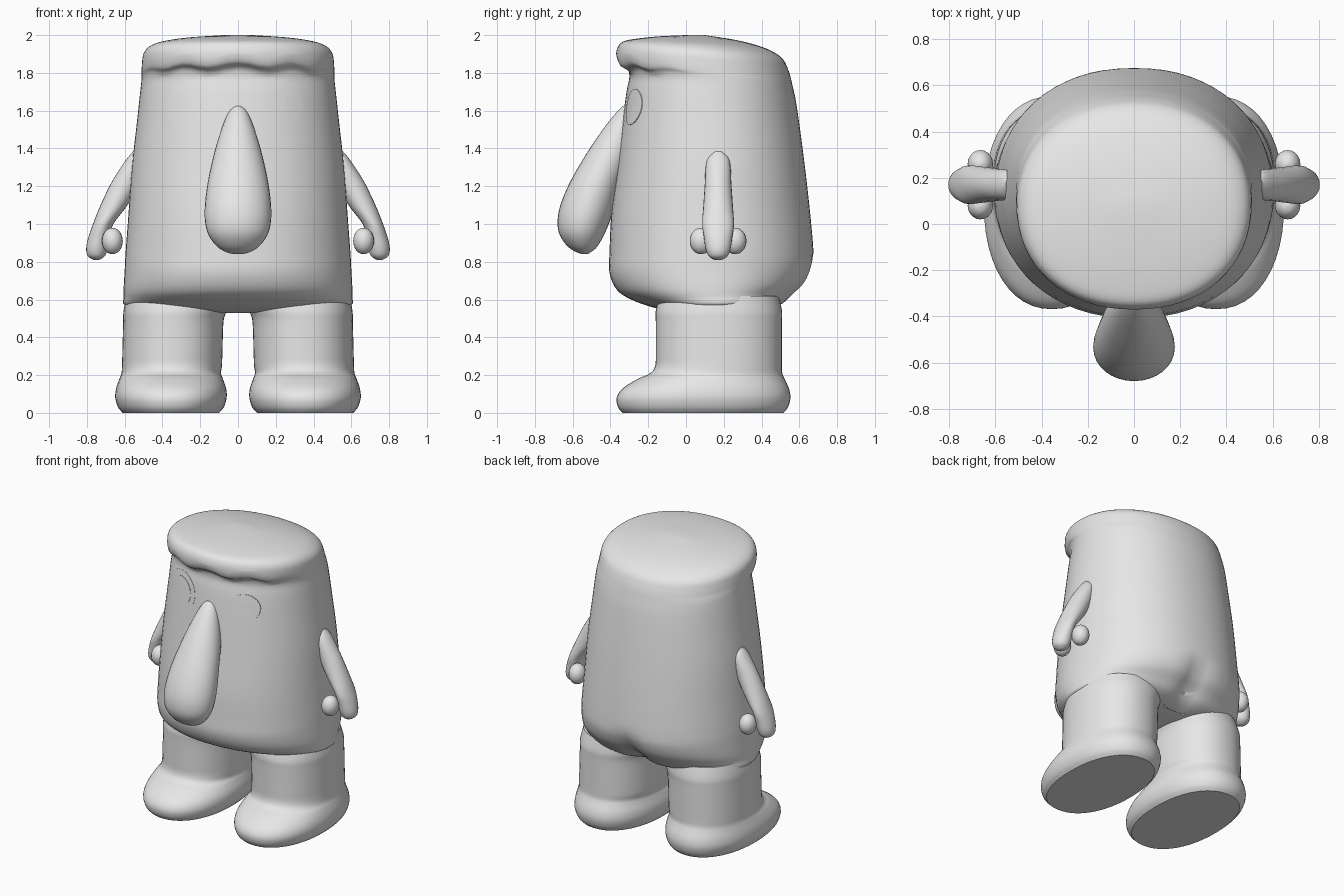
import bpy, bmesh, math
from mathutils import Vector
from mathutils.bvhtree import BVHTree

if "Cube" in bpy.data.objects:
    bpy.data.objects.remove(bpy.data.objects["Cube"])

grey = bpy.data.materials.new("plain_grey")
grey.diffuse_color = (0.8, 0.8, 0.8, 1)
grey.use_nodes = True
grey.node_tree.nodes["Principled BSDF"].inputs["Base Color"].default_value = grey.diffuse_color


def finish(name, verts, faces):
    """Make a smooth, consistently oriented mesh object."""
    me = bpy.data.meshes.new(name)
    bm = bmesh.new()
    vs = [bm.verts.new(v) for v in verts]
    for f in faces:
        bm.faces.new([vs[i] for i in f])
    bmesh.ops.recalc_face_normals(bm, faces=bm.faces)
    bm.to_mesh(me)
    bm.free()
    me.materials.append(grey)
    ob = bpy.data.objects.new(name, me)
    bpy.context.collection.objects.link(ob)
    bpy.ops.object.select_all(action='DESELECT')
    ob.select_set(True)
    bpy.context.view_layer.objects.active = ob
    bpy.ops.object.shade_smooth_by_angle(angle=math.radians(40))
    return ob


def spline(rows, steps=4):
    """Smooth the section list with a Catmull-Rom curve."""
    out = []
    for i in range(len(rows) - 1):
        a, b, c, d = (rows[max(i - 1, 0)], rows[i], rows[i + 1], rows[min(i + 2, len(rows) - 1)])
        for k in range(steps):
            t = k / steps
            out.append([0.5 * (2 * q + (r - p) * t + (2 * p - 5 * q + 4 * r - s) * t * t
                               + (3 * q - p - 3 * r + s) * t ** 3)
                        for p, q, r, s in zip(a, b, c, d)])
    return out + [list(rows[-1])]


def loft(name, rows, n=48, power=2.0, side=1, tweak=None):
    """Rows: z front, z back, x min, x max, y front, y back."""
    verts, faces = [], []
    rows = spline(rows)
    for zf, zb, x0, x1, yf, yb in rows:
        for j in range(n):
            a = 2 * math.pi * j / n
            c, s = math.cos(a), math.sin(a)
            u = math.copysign(abs(c) ** (2 / power), c)
            w = math.copysign(abs(s) ** (2 / power), s)
            p = Vector((side * ((x0 + x1) / 2 + u * (x1 - x0) / 2),
                        (yf + yb) / 2 + w * (yb - yf) / 2,
                        zf + (zb - zf) * (w + 1) / 2))
            verts.append(tweak(p, a) if tweak else p)
    for i in range(len(rows) - 1):
        for j in range(n):
            k = (j + 1) % n
            faces.append((i * n + j, i * n + k, (i + 1) * n + k, (i + 1) * n + j))
    faces.append(tuple(range(n)))
    faces.append(tuple(range((len(rows) - 1) * n, len(rows) * n)))
    finish(name, verts, faces)
    return verts, faces


def body_details(p, a):
    # wavy lower edge of the brow, on the front only
    if p.y < 0.05 and 1.79 < p.z < 1.9:
        p.z += 0.012 * math.sin(11 * a) * max(0, -math.sin(a))
    # shallow cleft low on the back
    if p.y > 0.4 and p.z < 0.85:
        p.y -= 0.06 * math.exp(-(p.x / 0.07) ** 2) * min(1, (0.85 - p.z) / 0.2)
    return p


# Body with belly, overhanging brow and domed top: z front, z back, half width, y front, y back
body = [
    (.53, .53, .25, .0, .35), (.54, .55, .5, -.08, .45), (.56, .58, .60, -.18, .52),
    (.6, .63, .605, -.29, .575), (.65, .69, .605, -.365, .635), (.74, .77, .60, -.405, .67),
    (.85, .85, .595, -.405, .675), (1.05, 1.05, .58, -.395, .658), (1.3, 1.3, .562, -.365, .63),
    (1.55, 1.53, .535, -.335, .60), (1.7, 1.66, .52, -.315, .58), (1.78, 1.72, .512, -.30, .567),
    (1.82, 1.75, .51, -.315, .56), (1.845, 1.78, .51, -.355, .553), (1.89, 1.82, .508, -.37, .54),
    (1.935, 1.87, .50, -.362, .515), (1.965, 1.91, .47, -.335, .465),
    (1.98, 1.945, .41, -.27, .38), (1.993, 1.975, .28, -.15, .26), (2.0, 2.0, .08, 0, .1)]
bv, bf = loft("body", [(a, b, -h, h, f, k) for a, b, h, f, k in body], 64, 2.15, 1, body_details)
tree = BVHTree.FromPolygons(bv, bf)

# Leg and foot: z, x min, x max, y front, y back
leg = [
    (0, .10, .61, -.335, .515), (.03, .075, .635, -.36, .54), (.08, .06, .65, -.367, .553),
    (.13, .063, .645, -.335, .545), (.18, .08, .628, -.255, .522), (.21, .09, .617, -.19, .51),
    (.25, .085, .614, -.163, .508), (.33, .082, .612, -.16, .508), (.48, .077, .608, -.16, .508),
    (.54, .06, .606, -.16, .508), (.62, .03, .59, -.14, .49)]

# Arm: z, x min, x max, half depth
arm = [
    (1.385, .53, .555, .02), (1.35, .50, .585, .055), (1.3, .50, .62, .066),
    (1.22, .52, .67, .07), (1.1, .585, .728, .078), (1.0, .66, .768, .084),
    (.93, .68, .792, .075), (.87, .69, .804, .066), (.83, .705, .795, .05), (.81, .735, .765, .02)]

# Ball section used for the two fingers
ball = [(-math.cos(t), math.sin(t)) for t in [math.pi * (i + .2) / 8.4 for i in range(9)]]

for side, label in ((1, "left"), (-1, "right")):
    loft(label + "_leg", [(z, z, a, b, f, k) for z, a, b, f, k in leg], 48, 2.2, side)
    loft(label + "_arm", [(z, z, a, b, .17 - d, .17 + d) for z, a, b, d in arm], 24, 2, side)
    for i, y in enumerate((.08, .26)):
        rows = [(.91 + .07 * z, .91 + .07 * z, .665 - .055 * r, .665 + .055 * r,
                 y - .06 * r, y + .06 * r) for z, r in ball]
        loft(f"{label}_finger_{i + 1}", rows, 20, 2, side)

# Long drooping nose: z, half width, y front, y back
nose = [
    (1.625, .012, -.335, -.30), (1.605, .04, -.355, -.28), (1.56, .065, -.395, -.27),
    (1.48, .095, -.455, -.27), (1.36, .13, -.535, -.29), (1.22, .16, -.615, -.34),
    (1.1, .175, -.665, -.375), (1.01, .174, -.68, -.405), (.94, .155, -.668, -.435),
    (.88, .11, -.625, -.47), (.85, .06, -.578, -.505), (.84, .015, -.545, -.52)]
loft("nose", [(z, z, -h, h, f, k) for z, h, f, k in nose], 32)


def eye_plate(name, cx, cz, radius, lift, n=40):
    """Thin round plate that follows the face."""
    verts, faces = [], []
    rings = [(.02, lift), (.35, lift), (.7, lift), (1, lift), (1, -.006)]
    for f, up in rings:
        for j in range(n):
            a = 2 * math.pi * j / n
            x, z = cx + f * radius * math.cos(a), cz + f * radius * math.sin(a)
            hit = tree.ray_cast(Vector((x, -2, z)), Vector((0, 1, 0)))[0]
            verts.append((x, hit.y - up, z))
    for i in range(len(rings) - 1):
        for j in range(n):
            k = (j + 1) % n
            faces.append((i * n + j, i * n + k, (i + 1) * n + k, (i + 1) * n + j))
    faces.append(tuple(range(n)))
    finish(name, verts, faces)


# Eyes, one with a wider rim behind it
eye_plate("left_eye", .245, 1.62, .095, .004)
eye_plate("right_eye_rim", -.245, 1.62, .132, .002)
eye_plate("right_eye", -.245, 1.62, .095, .005)
